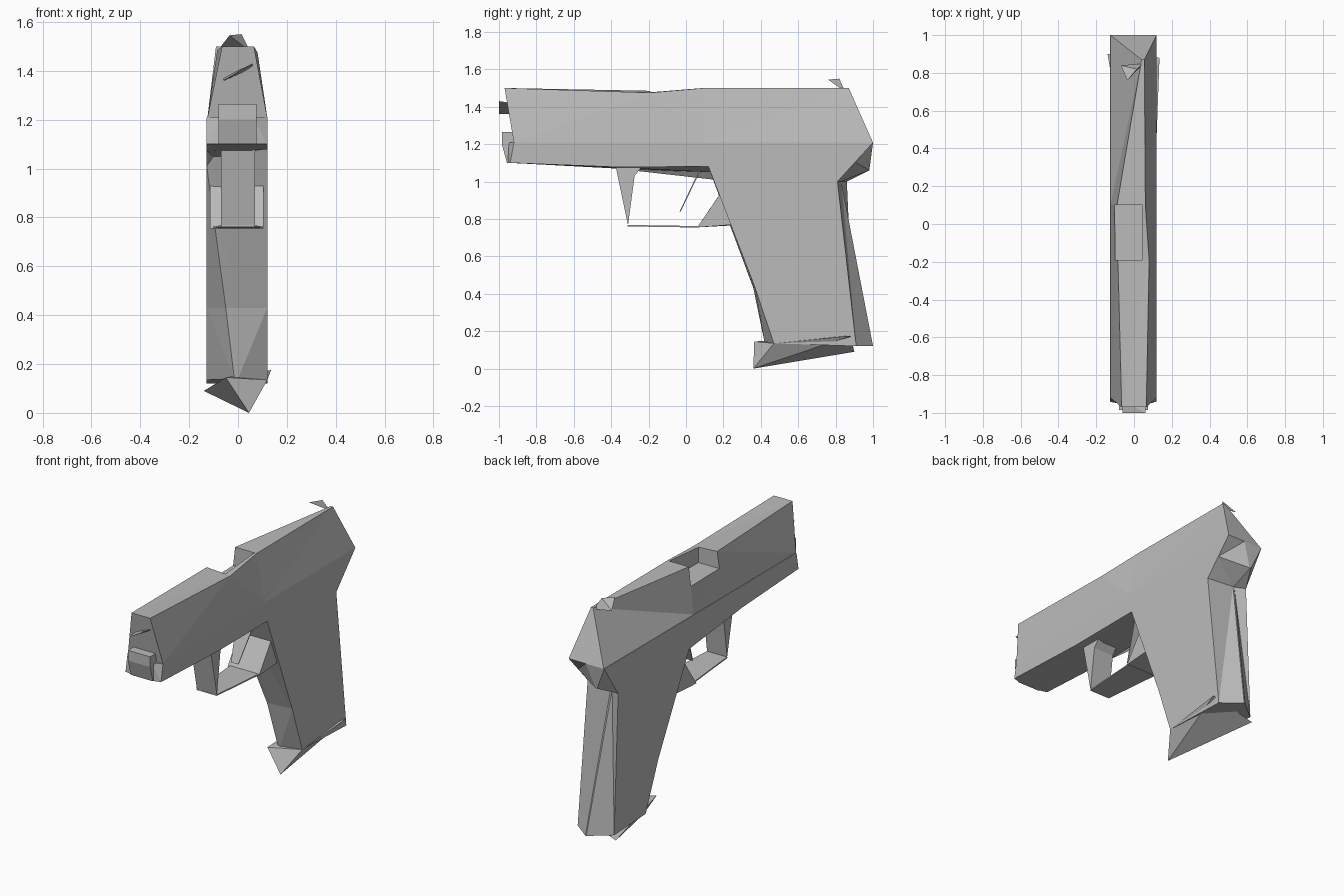
import bpy, bmesh

cube = bpy.data.objects.get("Cube")
if cube:
    bpy.data.objects.remove(cube, do_unlink=True)

# Single flat grey
grey = bpy.data.materials.new("plain_grey")
grey.use_nodes = True
grey.diffuse_color = (0.5, 0.5, 0.5, 1)
bsdf = grey.node_tree.nodes["Principled BSDF"]
bsdf.inputs["Base Color"].default_value = (0.5, 0.5, 0.5, 1)
bsdf.inputs["Roughness"].default_value = 0.8


def finish(name, bm):
    """Turn a bmesh into a flat-shaded object."""
    bm.normal_update()
    bmesh.ops.triangulate(bm, faces=bm.faces[:])
    bmesh.ops.recalc_face_normals(bm, faces=bm.faces[:])
    mesh = bpy.data.meshes.new(name)
    bm.to_mesh(mesh)
    bm.free()
    mesh.materials.append(grey)
    ob = bpy.data.objects.new(name, mesh)
    bpy.context.collection.objects.link(ob)
    return ob


def loft(name, loops):
    """Skin closed loops of equal length and cap both ends."""
    bm = bmesh.new()
    rings = [[bm.verts.new(p) for p in loop] for loop in loops]
    n = len(rings[0])
    for a, b in zip(rings, rings[1:]):
        for i in range(n):
            j = (i + 1) % n
            bm.faces.new((a[i], a[j], b[j], b[i]))
    bm.faces.new(rings[0][::-1])
    bm.faces.new(rings[-1])
    return finish(name, bm)


def hull(name, points):
    """Faceted convex chip through a few points."""
    bm = bmesh.new()
    for p in points:
        bm.verts.new(p)
    bmesh.ops.convex_hull(bm, input=bm.verts[:])
    unused = [v for v in bm.verts if not v.link_faces]
    bmesh.ops.delete(bm, geom=unused, context='VERTS')
    return finish(name, bm)


def outline_at(x, outline):
    """Place a (y, z) outline at one x."""
    return [(x, y, z) for y, z in outline]


def box(name, lo, hi):
    return hull(name, [(x, y, z) for x in (lo[0], hi[0])
                       for y in (lo[1], hi[1]) for z in (lo[2], hi[2])])


# Slide: tapered sections, narrowing to a corner at the rear top
def section(y_low, y_top, left, right, z_left, z_right):
    return [(-0.125, y_low, 1.208), (0.12, y_low, 1.208),
            (right, y_top, z_right), (left, y_top, z_left)]


slide = loft("slide", [
    section(-0.92, -0.97, -0.065, 0.065, 1.50, 1.50),
    section(-0.19, -0.19, -0.085, 0.08, 1.485, 1.475),
    section(0.10, 0.10, -0.09, 0.06, 1.50, 1.50),
    section(1.00, 0.87, 0.04, 0.055, 1.50, 1.50),
])

# Ejection port cut into the top and one side
cutter = box("port_cutter", (-0.3, -0.19, 1.38), (0.045, 0.10, 1.7))
cutter.hide_render = True
cutter.hide_set(True)
cut = slide.modifiers.new("port", 'BOOLEAN')
cut.operation = 'DIFFERENCE'
cut.solver = 'EXACT'
cut.object = cutter

# Frame and grip: two side outlines with a ridged middle between them
side_pos = [(-0.92, 1.208), (-0.94, 1.10), (-0.38, 1.078), (0.12, 1.08), (0.37, 0.43),
            (0.47, 0.135), (0.91, 0.12), (0.81, 1.00), (0.905, 1.104), (1.0, 1.208)]
middle = [(-0.95, 1.208), (-0.955, 1.10), (-0.38, 1.075), (0.13, 1.05), (0.36, 0.43),
          (0.42, 0.14), (1.0, 0.12), (0.83, 1.00), (0.98, 1.06), (1.0, 1.208)]
side_neg = [(-0.92, 1.208), (-0.94, 1.10), (-0.38, 1.07), (0.15, 1.01), (0.46, 0.43),
            (0.585, 0.135), (0.90, 0.12), (0.86, 1.00), (0.93, 1.104), (1.0, 1.208)]
mid_pos = [0.065, 0.065, 0.06, -0.06, -0.03, 0.0, 0.003, -0.055, -0.055, 0.0]
mid_neg = [-0.065, -0.065, -0.06, -0.10, -0.05, -0.015, -0.003, -0.065, -0.065, -0.01]
loft("frame_and_grip", [
    outline_at(0.12, side_pos),
    [(x, y, z) for x, (y, z) in zip(mid_pos, middle)],
    [(x, y, z) for x, (y, z) in zip(mid_neg, middle)],
    outline_at(-0.128, side_neg),
])

# Magazine base: a tilted wedge under the grip
hull("magazine_base", [(0.045, 0.36, 0.0), (-0.14, 0.90, 0.09), (0.135, 0.88, 0.175),
                       (-0.05, 0.365, 0.145), (0.12, 0.47, 0.135)])

# Trigger guard: front strut, thin strap and rear brace
strut = [(-0.38, 1.10), (-0.22, 1.10), (-0.275, 1.03), (-0.31, 0.765)]
loft("guard_front_strut", [outline_at(0.07, strut), outline_at(-0.07, strut)])
loft("guard_strap", [
    [(0.07, -0.312, 0.768), (-0.07, -0.312, 0.768), (-0.07, -0.312, 0.76), (0.07, -0.312, 0.76)],
    [(0.10, 0.07, 0.762), (-0.10, 0.07, 0.762), (-0.10, 0.07, 0.754), (0.10, 0.07, 0.754)],
])
loft("guard_rear_brace", [
    outline_at(0.105, [(0.06, 0.755), (0.18, 0.93), (0.30, 0.85), (0.26, 0.77)]),
    outline_at(-0.115, [(0.06, 0.755), (0.22, 0.99), (0.32, 0.85), (0.33, 0.77)]),
])

# Trigger: a thin slanted blade
loft("trigger", [
    [(0.06, 0.07, 1.06), (-0.06, 0.07, 1.06), (-0.06, 0.078, 1.06), (0.06, 0.078, 1.06)],
    [(0.025, -0.034, 0.84), (-0.025, -0.034, 0.84), (-0.025, -0.028, 0.84), (0.025, -0.028, 0.84)],
])

# Rear sight chip
hull("rear_sight", [(-0.035, 0.76, 1.545), (0.015, 0.82, 1.55),
                    (0.05, 0.85, 1.48), (-0.07, 0.84, 1.50)])

# Muzzle details: recoil guide block and barrel sliver
block = [(-0.985, 1.265), (-0.985, 1.20), (-0.957, 1.10), (-0.90, 1.10), (-0.90, 1.265)]
loft("guide_block", [outline_at(0.075, block), outline_at(-0.08, block)])
hull("barrel_tip", [(-0.06, -1.0, 1.36), (0.06, -1.0, 1.43), (-0.06, -0.93, 1.37),
                    (0.06, -0.93, 1.42), (-0.055, -0.93, 1.36), (0.055, -0.93, 1.41)])
